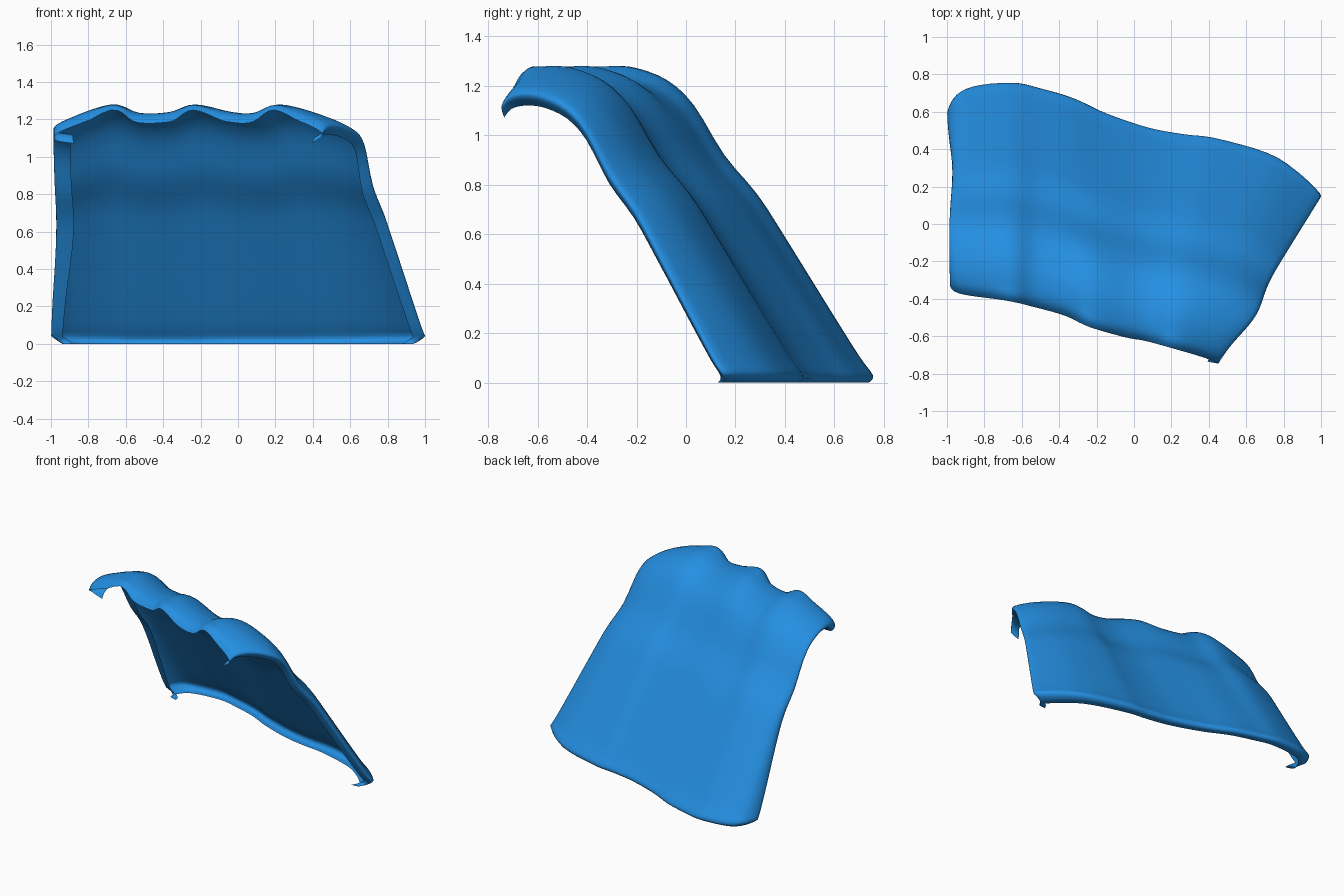
import bpy, math
from mathutils import Vector

if "Cube" in bpy.data.objects:
    bpy.data.objects.remove(bpy.data.objects["Cube"])

# Stations across the cloth: back hem x, y / front lip x, y / crest height
STATIONS = [
    (-.94, .57, -.88, -.33, 1.12),   # left curled lip
    (-1.0, .60, -.98, -.31, 1.14),
    (-.92, .72, -.94, -.37, 1.19),
    (-.68, .755, -.68, -.41, 1.28),  # first ridge
    (-.50, .72, -.53, -.445, 1.235),
    (-.33, .67, -.37, -.49, 1.24),
    (-.15, .59, -.24, -.55, 1.28),   # second ridge
    (.08, .515, -.05, -.605, 1.24),
    (.27, .48, .06, -.625, 1.235),
    (.46, .455, .19, -.66, 1.28),    # third ridge
    (.78, .355, .36, -.71, 1.23),
    (1.0, .17, .45, -.745, 1.17),
    (.94, .14, .39, -.735, 1.12),    # right curled lip
]
# Slope profile from hem to lip: run fraction, height
PROFILE = [
    (.05, 0), (.015, 0), (0, .03), (.043, .1), (.13, .26), (.30, .58),
    (.40, .76), (.515, .92), (.62, 1.12), (.71, 1.22), (.815, 1.27),
    (.90, 1.28), (.965, 1.265), (1.0, 1.225),
]


def smooth(points, steps):
    """Catmull-Rom curve through points of any dimension."""
    pts = [Vector(p) for p in points]
    out = []
    for i in range(len(pts) - 1):
        a, b = pts[i], pts[i + 1]
        ta = (b - pts[max(i - 1, 0)]) * .5
        tb = (pts[min(i + 2, len(pts) - 1)] - a) * .5
        for k in range(steps):
            s = k / steps
            out.append(a * (2*s**3 - 3*s*s + 1) + ta * (s**3 - 2*s*s + s)
                       + b * (3*s*s - 2*s**3) + tb * (s**3 - s*s))
    return out + [pts[-1]]


def bump(t, centre, width):
    return math.exp(-((t - centre) / width) ** 2)


# Draped sheet: loft of the slope profile across the stations
cols = smooth(STATIONS, 5)
rows = smooth(PROFILE, 3)
verts, faces = [], []
for i, (bx, by, fx, fy, crest) in enumerate(cols):
    u = i / (len(cols) - 1)
    right = max(0, (u - .72) / .28)
    left = max(0, 1 - u / .2)
    for j, (t, z) in enumerate(rows):
        x = bx + (fx - bx) * t
        y = by + (fy - by) * t
        # waist on the left side, bulge at the upper right shoulder
        x += .04 * left * bump(t, .36, .2) + .06 * right * bump(t, .72, .15)
        z = z * crest / 1.28
        if z < .04:                              # tuck the hem corners in
            x *= .94 + .06 * min(1, max(0, z) / .04)
        tip = max(0, (t - .93) / .07)            # peaks on the lip
        z += .025 * tip * max(0, (crest - 1.25) / .03)
        verts.append((x, y, max(0, z)))
n = len(rows)
for i in range(len(cols) - 1):
    for j in range(n - 1):
        a = i * n + j
        faces.append((a, a + 1, a + n + 1, a + n))

mesh = bpy.data.meshes.new("draped_sheet")
mesh.from_pydata(verts, [], faces)
mesh.validate()
for p in mesh.polygons:
    p.use_smooth = True
sheet = bpy.data.objects.new("draped_sheet", mesh)
bpy.context.collection.objects.link(sheet)

blue = bpy.data.materials.new("bright_blue")
blue.diffuse_color = (.018, .275, .76, 1)
blue.use_nodes = True
blue.node_tree.nodes["Principled BSDF"].inputs["Base Color"].default_value = blue.diffuse_color
mesh.materials.append(blue)
